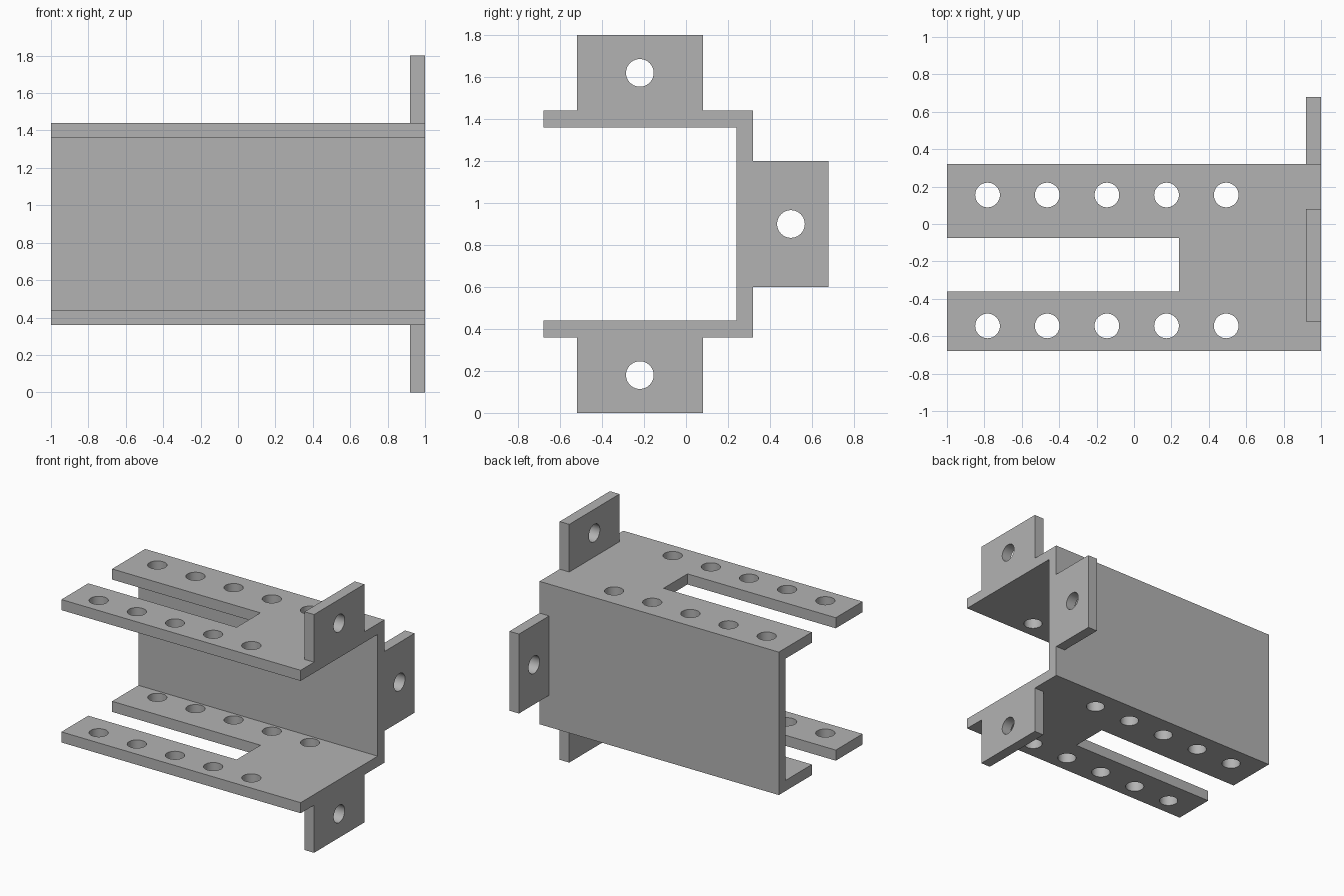
import bpy
import bmesh
from math import pi, radians

cube = bpy.data.objects.get("Cube")
if cube:
    bpy.data.objects.remove(cube, do_unlink=True)

steel = bpy.data.materials.new("plain grey metal")
steel.use_nodes = True
GREY = (0.45, 0.45, 0.45, 1)
steel.diffuse_color = GREY
steel.node_tree.nodes["Principled BSDF"].inputs["Base Color"].default_value = GREY

MID = 0.9        # height of the symmetry plane
HOLE_R = 0.066
TAB_X = 0.92     # inner face of the mounting tabs


def extrude_along_x(name, outline, x0, x1):
    """Solid with a (y, z) outline swept from x0 to x1."""
    bm = bmesh.new()
    face = bm.faces.new([bm.verts.new((x0, y, z)) for y, z in outline])
    swept = bmesh.ops.extrude_face_region(bm, geom=[face])["geom"]
    verts = [g for g in swept if isinstance(g, bmesh.types.BMVert)]
    bmesh.ops.translate(bm, verts=verts, vec=(x1 - x0, 0, 0))
    bmesh.ops.recalc_face_normals(bm, faces=bm.faces)
    mesh = bpy.data.meshes.new(name)
    bm.to_mesh(mesh)
    bm.free()
    obj = bpy.data.objects.new(name, mesh)
    bpy.context.collection.objects.link(obj)
    return obj


def box(x0, x1, y0, y1, z0, z1):
    return extrude_along_x("box_cutter", [(y0, z0), (y1, z0), (y1, z1), (y0, z1)], x0, x1)


def drill(location, depth, rotation=(0, 0, 0)):
    bpy.ops.mesh.primitive_cylinder_add(vertices=40, radius=HOLE_R, depth=depth,
                                        location=location, rotation=rotation)
    return bpy.context.object


def cut(target, cutter):
    """Subtract the cutter, then discard it."""
    bpy.context.view_layer.objects.active = target
    mod = target.modifiers.new("cut", "BOOLEAN")
    mod.operation = "DIFFERENCE"
    mod.solver = "EXACT"
    mod.object = cutter
    bpy.ops.object.modifier_apply(modifier=mod.name)
    bpy.data.objects.remove(cutter, do_unlink=True)


# Channel with tabs: upper half of the end outline, mirrored to the lower half
upper = [(0.68, 1.2), (0.32, 1.2), (0.32, 1.44), (0.08, 1.44), (0.08, 1.8),
         (-0.52, 1.8), (-0.52, 1.44), (-0.68, 1.44), (-0.68, 1.36), (0.24, 1.36)]
lower = [(y, 2 * MID - z) for y, z in reversed(upper)]
bracket = extrude_along_x("channel_bracket", upper + lower, -1, 1)
bracket.data.materials.append(steel)

# Trim the tabs to thin plates at one end
cut(bracket, box(-1.1, TAB_X, -0.8, 0.8, 1.44, 2))
cut(bracket, box(-1.1, TAB_X, -0.8, 0.8, -0.2, 0.36))
cut(bracket, box(-1.1, TAB_X, 0.32, 0.8, 0.2, 1.6))

# Open slot through both flanges
cut(bracket, box(-1.1, 0.24, -0.36, -0.075, 0.2, 1.6))

# Rows of flange holes
for y in (0.155, -0.545):
    for i in range(5):
        cut(bracket, drill((-0.783 + 0.319 * i, y, MID), 1.4))

# One hole in each tab
for y, z in ((-0.22, 1.62), (-0.22, 0.18), (0.5, MID)):
    cut(bracket, drill((0.96, y, z), 0.3, (0, pi / 2, 0)))

# Smooth hole walls, crisp edges
bpy.ops.object.select_all(action="DESELECT")
bracket.select_set(True)
bpy.context.view_layer.objects.active = bracket
bpy.ops.object.shade_smooth_by_angle(angle=radians(30))
